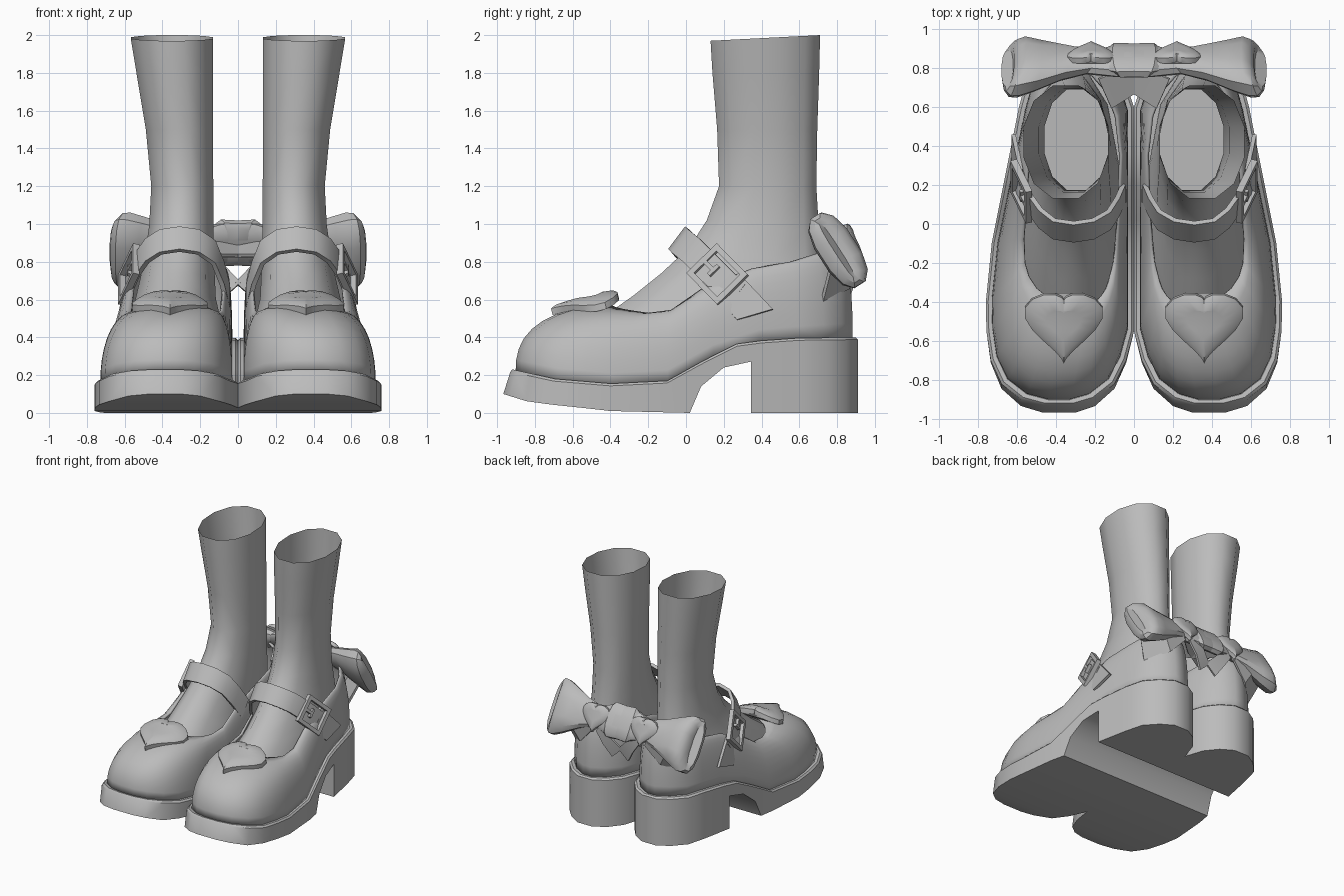
import bpy, bmesh, math
from mathutils import Matrix, Vector

if "Cube" in bpy.data.objects:
    bpy.data.objects.remove(bpy.data.objects["Cube"])

grey = bpy.data.materials.new("plain_grey")
grey.use_nodes = True
grey.diffuse_color = (0.5, 0.5, 0.5, 1)
grey.node_tree.nodes["Principled BSDF"].inputs["Base Color"].default_value = (0.5, 0.5, 0.5, 1)


def finish(name, bm, angle=35, thickness=0):
    """Turn a left-hand part into a smooth object mirrored to both shoes."""
    bmesh.ops.recalc_face_normals(bm, faces=bm.faces)
    mesh = bpy.data.meshes.new(name)
    bm.to_mesh(mesh)
    bm.free()
    mesh.materials.append(grey)
    obj = bpy.data.objects.new(name, mesh)
    bpy.context.collection.objects.link(obj)
    bpy.ops.object.select_all(action='DESELECT')
    obj.select_set(True)
    bpy.context.view_layer.objects.active = obj
    bpy.ops.object.shade_smooth_by_angle(angle=math.radians(angle))
    if thickness:
        shell = obj.modifiers.new("shell", 'SOLIDIFY')
        shell.thickness = thickness
        shell.offset = -1
    mirror = obj.modifiers.new("pair", 'MIRROR')
    mirror.use_mirror_merge = False
    return obj


def loft(name, rings, start=True, end=True, angle=35, thickness=0):
    """Skin closed rings; caps are strips joining opposite points."""
    bm = bmesh.new()
    rows = [[bm.verts.new(p) for p in ring] for ring in rings]
    n = len(rows[0])
    for a, b in zip(rows, rows[1:]):
        for i in range(n):
            k = (i + 1) % n
            bm.faces.new((a[i], a[k], b[k], b[i]))
    for row, wanted in ((rows[0], start), (rows[-1], end)):
        if wanted:
            for i in range(n // 2 - 1):
                bm.faces.new((row[i], row[i + 1], row[n - 2 - i], row[n - 1 - i]))
    return finish(name, bm, angle, thickness)


def sample(table, y):
    """Linear lookup in rows sorted by their first value."""
    for a, b in zip(table, table[1:]):
        if y <= b[0]:
            f = max(0, (y - a[0]) / (b[0] - a[0]))
            return [p + (q - p) * f for p, q in zip(a, b)][1:]
    return list(table[-1][1:])


# Sole plan: y, inner x, outer x
PLAN = [(-.93, .30, .47), (-.90, .20, .58), (-.82, .10, .68), (-.70, .04, .735),
        (-.55, 0, .757), (-.4, 0, .76), (-.1, 0, .73), (.15, 0, .68),
        (.4, 0, .63), (.6, 0, .59), (.75, .05, .55), (.85, .13, .46), (.91, .23, .36)]
TOP = [(-.93, .23), (-.7, .18), (-.4, .155), (-.1, .17), (.1, .28), (.27, .365), (.5, .395), (.91, .40)]
BOTTOM = [(-.93, .10), (-.8, .055), (-.4, .01), (.02, 0), (.08, .14), (.2, .24), (.36, .275), (.91, .28)]
# Shoe opening, row for row with the plan: y, inner x, outer x, z
OPENING = [(-.40, .23, .34, .57), (-.395, .195, .40, .57), (-.37, .165, .45, .56),
           (-.33, .14, .50, .55), (-.27, .12, .54, .54), (-.2, .105, .56, .53),
           (-.08, .09, .565, .545), (.1, .075, .555, .67), (.35, .065, .54, .765),
           (.55, .09, .51, .80), (.68, .14, .46, .84), (.76, .21, .40, .87), (.79, .27, .34, .88)]


def outline(ys, height, inset=0, kick=0):
    """Closed ring around the plan at the height given by a function of y."""
    inner, outer = [], []
    for y in ys:
        xi, xo = sample(PLAN, y)
        yy = y * (1 - inset) - kick * max(0, (-y - .6) / .33)
        inner.append((xi + inset, yy, height(y)))
        outer.append((xo - inset, yy, height(y)))
    return inner + outer[::-1]


def top(y):
    return sample(TOP, y)[0]


def bottom(y):
    return sample(BOTTOM, y)[0]


# Platform sole with a narrow welt
plan_ys = [row[0] for row in PLAN]
sole_ys = sorted(plan_ys + [.02, .08, .2, .27, .36])
loft("sole", [outline(sole_ys, bottom, 0, .037),
              outline(sole_ys, lambda y: top(y) - .012), outline(sole_ys, top, .012)])

# Block heel
heel_ys = [.345] + [y for y in plan_ys if y > .36]
loft("heel", [outline(heel_ys, lambda y: 0), outline(heel_ys, lambda y: .285)])

# Upper: rounded shell rising from the welt to the opening
base = outline(plan_ys, lambda y: top(y) - .01, .03)
rim = [(r[1], r[0], r[3]) for r in OPENING] + [(r[2], r[0], r[3]) for r in OPENING[::-1]]
rings = []
for step in range(10):
    a = math.pi / 2 * step / 9
    across, up = (1 - math.cos(a)) ** 1.08, math.sin(a)
    rings.append([(p[0] + (q[0] - p[0]) * across, p[1] + (q[1] - p[1]) * across ** 1.12,
                   p[2] + (q[2] - p[2]) * up) for p, q in zip(base, rim)])
loft("upper", rings, False, False, 40, .016)

# Foot and leg: front y, front z, back y, back z, centre x, half width
LEG = [(-.6, .38, .80, .42, .33, .26), (-.45, .50, .79, .50, .33, .24),
       (-.28, .62, .77, .58, .33, .215), (-.13, .74, .755, .66, .32, .20),
       (.02, .88, .73, .78, .31, .183), (.11, 1.02, .705, .95, .30, .172),
       (.175, 1.2, .69, 1.2, .295, .166), (.165, 1.5, .695, 1.5, .31, .18),
       (.14, 1.8, .705, 1.8, .335, .205), (.13, 1.97, .71, 2.0, .35, .22)]
rings = []
for yf, zf, yb, zb, cx, rx in LEG:
    ring = []
    for i in range(12):
        a = math.tau * (i + .5) / 12
        f = (1 - math.cos(a) / math.cos(math.pi / 12)) / 2
        s = math.copysign(abs(math.sin(a)) ** .9, math.sin(a)) * 1.02
        ring.append((cx + rx * s, yf + (yb - yf) * f, zf + (zb - zf) * f))
    rings.append(ring)
loft("leg", rings, True, False, 60)


def ribbon(name, path, widths, thick):
    """Flat band along a path; widths are half-width vectors."""
    pts = [Vector(p) for p in path]
    rings = []
    for i, p in enumerate(pts):
        w = Vector(widths[min(i, len(widths) - 1)])
        along = pts[min(i + 1, len(pts) - 1)] - pts[max(i - 1, 0)]
        n = along.cross(w).normalized() * thick / 2
        rings.append([p - w - n, p + w - n, p + w + n, p - w + n])
    return loft(name, rings)


# Instep strap, with a flared tail past the buckle
band = (0, .045, .06)
ribbon("strap", [(.055, .16, .62), (.085, .09, .74), (.13, .02, .85), (.21, -.025, .905),
                 (.31, -.04, .92), (.41, -.025, .905), (.48, .03, .86), (.53, .10, .79),
                 (.565, .18, .71), (.595, .27, .62)], [band], .025)
ribbon("strap_tail", [(.58, .22, .68), (.618, .365, .52)], [(0, .06, .06), (0, .095, .028)], .022)

# Buckle: four bars, a prong and its keeper
u = Vector((.33, .68, -.69)).normalized()
w = Vector((0, .71, .70)).normalized()
n = u.cross(w).normalized()
w = n.cross(u)
frame = Matrix((u, w, n)).transposed().to_4x4()
frame.translation = (.567, .17, .73)
bm = bmesh.new()
for cu, cw, su, sw in ((.108, 0, .03, .225), (-.108, 0, .03, .225), (0, .098, .245, .03),
                       (0, -.098, .245, .03), (-.065, 0, .075, .022), (-.03, 0, .02, .07)):
    place = Matrix.Translation((cu, cw, .012)) @ Matrix.Diagonal((su, sw, .035, 1))
    bmesh.ops.create_cube(bm, size=1, matrix=frame @ place)
finish("buckle", bm)


def heart(name, place, scale, thick):
    """Plump heart plate with drooping sides, lying in its local xy plane."""
    rings = []
    for size, h in ((1, 0), (1, .65), (.85, .9), (.45, 1)):
        ring = []
        for i in range(24):
            t = math.tau * (i + .5) / 24
            x = 16 * math.sin(t) ** 3 * scale * size
            y = 14.3 * math.cos(t) - 3.6 * math.cos(2 * t) - 1.1 * math.cos(3 * t) - .6 * math.cos(4 * t)
            ring.append(place @ Vector((x, y * scale * size, h * thick - x * x)))
        rings.append(ring)
    return loft(name, rings)


heart("toe_heart", Matrix.Translation((.36, -.495, .572)) @ Matrix.Rotation(.25, 4, 'X'), .0127, .055)
heart("bow_heart", Matrix.Translation((.22, .86, .91)) @ Matrix.Rotation(math.pi, 4, 'Z')
      @ Matrix.Rotation(math.radians(68), 4, 'X'), .0077, .045)


def bow_loop(name, sections):
    """Puffed loop along x; sections hold x, y, z, half length, half depth."""
    rings = []
    for x, y, z, hl, ht in sections:
        ring = []
        for i in range(12):
            a = math.tau * (i + .5) / 12
            c, s = (math.copysign(abs(v) ** .8, v) for v in (math.cos(a), math.sin(a)))
            ring.append((x - .03 * s, y + .54 * c * hl + .84 * s * ht, z - .84 * c * hl + .54 * s * ht))
        rings.append(ring)
    return loft(name, rings)


# Heel bow: loops and tails
bow_loop("outer_loop", [(.22, .83, .89, .08, .045), (.36, .825, .88, .125, .065),
                        (.50, .81, .865, .19, .09), (.58, .805, .86, .222, .105),
                        (.62, .80, .86, .222, .09), (.645, .80, .86, .20, .05), (.65, .80, .86, .17, .015)])
bow_loop("inner_loop", [(.24, .83, .89, .08, .045), (.08, .84, .90, .13, .05),
                        (-.08, .84, .90, .14, .05), (-.12, .84, .90, .11, .02)])
ribbon("outer_tail", [(.26, .885, .83), (.40, .87, .72), (.54, .74, .67)],
       [(.02, 0, .035), (.035, .01, .06), (.035, .02, .08)], .018)
ribbon("inner_tail", [(.2, .87, .87), (.04, .77, .86), (-.15, .67, .87)],
       [(.01, -.04, -.02), (.025, -.06, -.03), (.033, -.075, -.035)], .018)
ribbon("short_tail", [(.18, .89, .83), (.10, .89, .74), (.03, .86, .65)],
       [(-.02, 0, .03), (-.035, 0, .035), (-.045, 0, .04)], .018)
